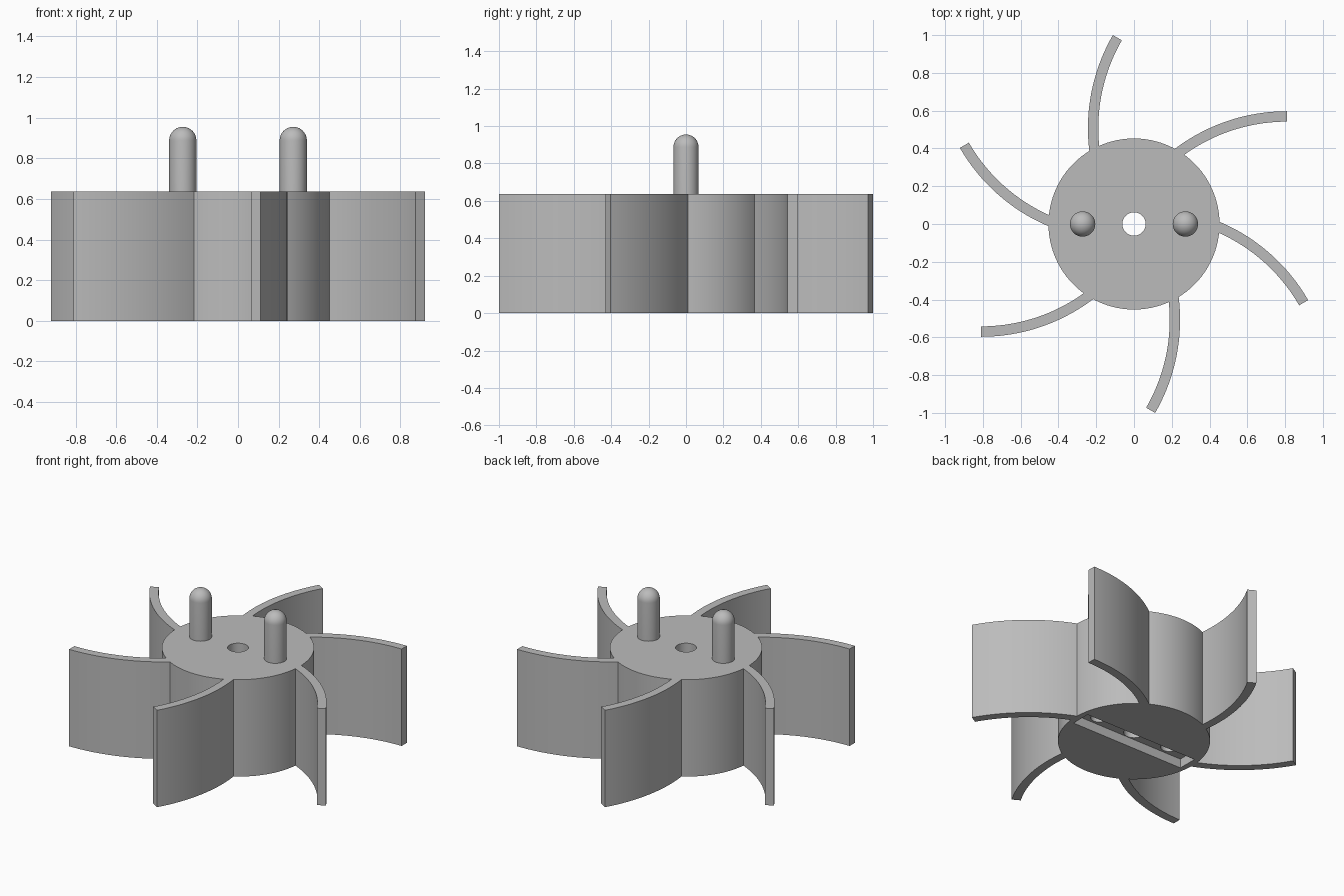
import bpy, bmesh, math
from mathutils import Matrix

if "Cube" in bpy.data.objects:
    bpy.data.objects.remove(bpy.data.objects["Cube"])

HEIGHT = 0.637
HUB_R = 0.453
PIN_X, PIN_R, PIN_TOP = 0.272, 0.067, 0.955

grey = bpy.data.materials.new("plain grey")
grey.diffuse_color = (0.5, 0.5, 0.5, 1)
grey.use_nodes = True
grey.node_tree.nodes["Principled BSDF"].inputs["Base Color"].default_value = grey.diffuse_color


def make_object(name, bm):
    bmesh.ops.recalc_face_normals(bm, faces=bm.faces)
    mesh = bpy.data.meshes.new(name)
    bm.to_mesh(mesh)
    bm.free()
    mesh.materials.append(grey)
    ob = bpy.data.objects.new(name, mesh)
    bpy.context.collection.objects.link(ob)
    return ob


def smooth(ob):
    bpy.ops.object.select_all(action='DESELECT')
    ob.select_set(True)
    bpy.context.view_layer.objects.active = ob
    bpy.ops.object.shade_smooth_by_angle(angle=math.radians(35))


def cylinder(name, radius, z0, z1, x=0.0, segments=48):
    bm = bmesh.new()
    bmesh.ops.create_cone(bm, cap_ends=True, segments=segments, radius1=radius,
                          radius2=radius, depth=z1 - z0,
                          matrix=Matrix.Translation((x, 0, (z0 + z1) / 2)))
    return make_object(name, bm)


def box(name, sx, sy, z0, z1):
    bm = bmesh.new()
    bmesh.ops.create_cube(bm, size=1, matrix=Matrix.Translation((0, 0, (z0 + z1) / 2))
                          @ Matrix.Diagonal((sx, sy, z1 - z0, 1)))
    return make_object(name, bm)


# Hub with shaft bore, underside slot and shallow pin sockets
hub = cylinder("hub", HUB_R, 0, HEIGHT, segments=96)
cutters = [box("slot_cutter", 0.83, 0.13, -0.1, 0.06),
           cylinder("bore_cutter", 0.062, -0.2, 1.0)]
cutters += [cylinder("socket_cutter", 0.05, -0.15, 0.13, s * PIN_X) for s in (-1, 1)]
for cutter in cutters:
    cutter.hide_render = True
    bpy.context.view_layer.objects.active = hub
    mod = hub.modifiers.new("cut", 'BOOLEAN')
    mod.operation = 'DIFFERENCE'
    mod.solver = 'EXACT'
    mod.object = cutter
    bpy.ops.object.modifier_apply(modifier=mod.name)
    bpy.data.objects.remove(cutter)
smooth(hub)

# Six curved blades, each an extruded arc ending square at the tip
TIP_X, TIP_Y, ARC_R, THICK = 0.81, 0.597, 0.985, 0.055
STEPS = 20
for i in range(6):
    bm = bmesh.new()
    outline = []
    for radius, root_x in ((ARC_R, 0.195), (ARC_R - THICK, 0.235)):
        sweep = math.asin((TIP_X - root_x) / radius)
        arc = [(TIP_X - radius * math.sin(sweep * k / STEPS),
                TIP_Y - ARC_R + radius * math.cos(sweep * k / STEPS), 0)
               for k in range(STEPS + 1)]
        outline.append([bm.verts.new(p) for p in arc])
    outer, inner = outline
    for k in range(STEPS):
        bm.faces.new((outer[k], outer[k + 1], inner[k + 1], inner[k]))
    ext = bmesh.ops.extrude_face_region(bm, geom=bm.faces[:])
    top = [g for g in ext["geom"] if isinstance(g, bmesh.types.BMVert)]
    bmesh.ops.translate(bm, verts=top, vec=(0, 0, HEIGHT))
    bmesh.ops.rotate(bm, verts=bm.verts, cent=(0, 0, 0),
                     matrix=Matrix.Rotation(i * math.pi / 3, 3, 'Z'))
    smooth(make_object(f"blade_{i + 1}", bm))

# Two round-topped drive pins
for side, label in ((-1, "left"), (1, "right")):
    bm = bmesh.new()
    profile = [(0, HEIGHT - 0.02), (PIN_R, HEIGHT - 0.02)]
    profile += [(PIN_R * math.cos(a), PIN_TOP - PIN_R + PIN_R * math.sin(a))
                for a in (math.pi / 2 * k / 10 for k in range(10))]
    profile.append((0, PIN_TOP))
    vs = [bm.verts.new((r, 0, z)) for r, z in profile]
    edges = [bm.edges.new(pair) for pair in zip(vs, vs[1:])]
    bmesh.ops.spin(bm, geom=vs + edges, cent=(0, 0, 0), axis=(0, 0, 1),
                   angle=2 * math.pi, steps=40)
    bmesh.ops.remove_doubles(bm, verts=bm.verts, dist=1e-4)
    bmesh.ops.translate(bm, verts=bm.verts, vec=(side * PIN_X, 0, 0))
    smooth(make_object(f"{label}_pin", bm))
